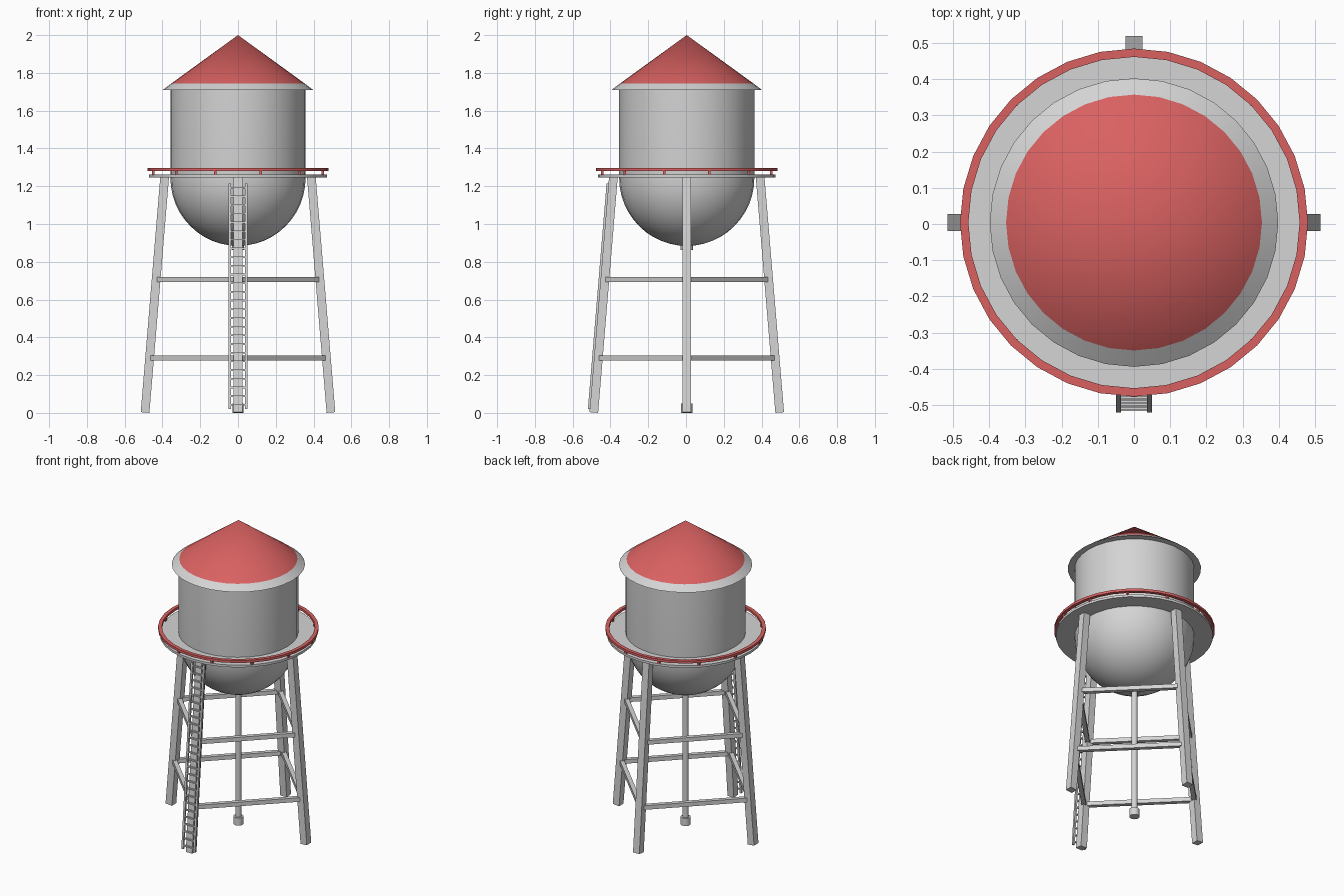
import bpy, bmesh
from math import sin, cos, pi, radians
from mathutils import Vector, Matrix

if "Cube" in bpy.data.objects:
    bpy.data.objects.remove(bpy.data.objects["Cube"], do_unlink=True)

CENTRE_Y = 0.004
SIDES = 32


def material(name, rgb):
    m = bpy.data.materials.new(name)
    m.use_nodes = True
    m.diffuse_color = (*rgb, 1)
    m.node_tree.nodes["Principled BSDF"].inputs["Base Color"].default_value = (*rgb, 1)
    return m


grey = material("light grey paint", (0.66, 0.66, 0.66))
red = material("red paint", (0.70, 0.12, 0.12))


def finish(name, bm, mats, smooth=False):
    """Turn a bmesh into a named object."""
    bmesh.ops.remove_doubles(bm, verts=bm.verts, dist=1e-5)
    bmesh.ops.recalc_face_normals(bm, faces=bm.faces)
    mesh = bpy.data.meshes.new(name)
    bm.to_mesh(mesh)
    bm.free()
    for m in mats:
        mesh.materials.append(m)
    ob = bpy.data.objects.new(name, mesh)
    ob.location.y = CENTRE_Y
    bpy.context.collection.objects.link(ob)
    if smooth:
        bpy.ops.object.select_all(action='DESELECT')
        ob.select_set(True)
        bpy.context.view_layer.objects.active = ob
        bpy.ops.object.shade_smooth_by_angle(angle=radians(30))
    return ob


def lathe(name, profile, mats, sides=SIDES, closed=False):
    """Spin an (r, z) profile around the vertical axis."""
    bm = bmesh.new()
    vs = [bm.verts.new((r, 0, z)) for r, z in profile]
    es = [bm.edges.new(pair) for pair in zip(vs, vs[1:])]
    if closed:
        es.append(bm.edges.new((vs[-1], vs[0])))
    bmesh.ops.spin(bm, geom=vs + es, cent=(0, 0, 0), axis=(0, 0, 1),
                   angle=2 * pi, steps=sides)
    return finish(name, bm, mats, smooth=True)


def ring(name, inner, outer, low, high, mat):
    return lathe(name, [(inner, low), (outer, low), (outer, high), (inner, high)],
                 [mat], closed=True)


def beam(bm, p, q, wide, deep):
    """Add a square-ended bar from p to q."""
    p, q = Vector(p), Vector(q)
    d = q - p
    along = d.normalized()
    side = along.cross((0, 0, 1))
    side = side.normalized() if side.length > 1e-4 else Vector((1, 0, 0))
    out = along.cross(side)
    turn = Matrix((side, out, along)).transposed().to_4x4()
    size = Matrix.Diagonal((wide, deep, d.length, 1))
    bmesh.ops.create_cube(bm, size=1,
                          matrix=Matrix.Translation((p + q) / 2) @ turn @ size)


def polar(r, angle, z):
    return Vector((r * cos(angle), r * sin(angle), z))


# Tank: straight wall with a round bottom
bowl = [(0.358 * sin(a), 1.245 - 0.361 * cos(a))
        for a in (pi / 2 * i / 12 for i in range(13))]
lathe("tank", bowl + [(0.358, 1.715)], [grey])

# Conical roof with a grey eave band
roof = lathe("roof", [(0, 1.71), (0.398, 1.71), (0.353, 1.744), (0, 2.0)], [grey, red])
for face in roof.data.polygons:
    face.material_index = int(face.center.z > 1.75)

# Walkway and guard rail
ring("walkway", 0.35, 0.47, 1.247, 1.262, grey)
ring("guard_rail", 0.457, 0.48, 1.281, 1.297, red)
posts = bmesh.new()
for i in range(12):
    a = radians(15 + 30 * i)
    beam(posts, polar(0.464, a, 1.26), polar(0.464, a, 1.285), 0.013, 0.013)
finish("guard_rail_posts", posts, [red])


# Four leaning legs
def leg_radius(z):
    return 0.492 - 0.083 * z


for i, name in enumerate(("left_leg", "back_leg", "right_leg", "front_leg")):
    bm = bmesh.new()
    beam(bm, polar(leg_radius(0), i * pi / 2, 0.002),
         polar(leg_radius(1.25), i * pi / 2, 1.25), 0.046, 0.046)
    finish(name, bm, [grey])

# Two levels of braces between neighbouring legs
for name, z in (("lower_braces", 0.29), ("upper_braces", 0.706)):
    bm = bmesh.new()
    for i in range(4):
        beam(bm, polar(leg_radius(z), i * pi / 2, z),
             polar(leg_radius(z), (i + 1) * pi / 2, z), 0.027, 0.027)
    finish(name, bm, [grey])

# Ladder against the front leg
foot, head = Vector((0, -0.517, 0.02)), Vector((0, -0.418, 1.215))
ladder = bmesh.new()
for x in (-0.043, 0.043):
    beam(ladder, foot + Vector((x, 0, 0)), head + Vector((x, 0, 0)), 0.013, 0.013)
RUNGS = 26
for i in range(RUNGS):
    p = foot.lerp(head, (i + 0.5) / RUNGS)
    beam(ladder, p - Vector((0.043, 0, 0)), p + Vector((0.043, 0, 0)), 0.009, 0.009)
finish("ladder", ladder, [grey])

# Central pipe with collars at both ends
lathe("pipe", [(0.018, 0.03), (0.018, 0.89)], [grey], sides=16)
for name, r, low, high in (("pipe_foot", 0.03, 0, 0.05), ("pipe_collar", 0.033, 0.863, 0.9)):
    lathe(name, [(0, low), (r, low), (r, high), (0, high)], [grey], sides=16)
